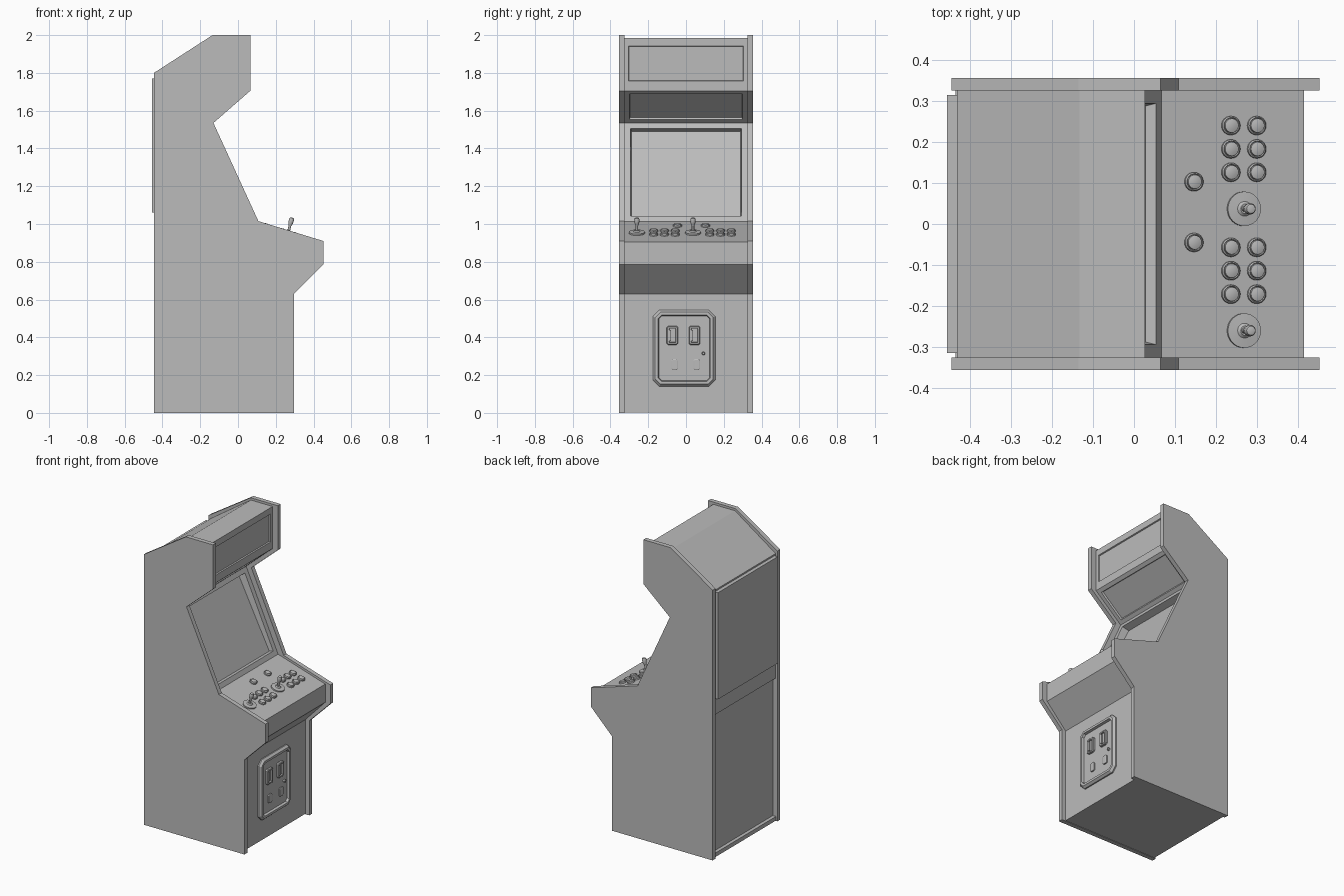
import bpy, bmesh, math
from mathutils import Matrix, Vector

if "Cube" in bpy.data.objects:
    bpy.data.objects.remove(bpy.data.objects["Cube"], do_unlink=True)

GREY = (0.5, 0.5, 0.5, 1)
mat = bpy.data.materials.new("cabinet grey")
mat.use_nodes = True
mat.diffuse_color = GREY
mat.node_tree.nodes["Principled BSDF"].inputs["Base Color"].default_value = GREY


def finish(name, bm, smooth=False):
    bmesh.ops.recalc_face_normals(bm, faces=bm.faces[:])
    mesh = bpy.data.meshes.new(name)
    bm.to_mesh(mesh)
    bm.free()
    mesh.materials.append(mat)
    ob = bpy.data.objects.new(name, mesh)
    bpy.context.collection.objects.link(ob)
    if smooth:
        bpy.ops.object.select_all(action='DESELECT')
        ob.select_set(True)
        bpy.context.view_layer.objects.active = ob
        bpy.ops.object.shade_smooth_by_angle(angle=math.radians(40))
    return ob


def frame(origin, w, u):
    """Local axes: u across, v up, w outward."""
    w, u = Vector(w).normalized(), Vector(u).normalized()
    v = w.cross(u)
    m = Matrix((u, v, w)).transposed().to_4x4()
    m.translation = origin
    return m


def extrude_profile(pts, y0, y1):
    bm = bmesh.new()
    face = bm.faces.new([bm.verts.new((x, y0, z)) for x, z in pts])
    new = bmesh.ops.extrude_face_region(bm, geom=[face])["geom"]
    verts = [g for g in new if isinstance(g, bmesh.types.BMVert)]
    bmesh.ops.translate(bm, vec=(0, y1 - y0, 0), verts=verts)
    bmesh.ops.recalc_face_normals(bm, faces=bm.faces[:])
    return bm


def inset(bm, face, steps):
    for thickness, depth in steps:
        bm.normal_update()
        bmesh.ops.inset_individual(bm, faces=[face], thickness=thickness,
                                   depth=depth, use_even_offset=True)


def plate(name, m, rect, height, steps=(), chamfer=0):
    """Raised plate with optional cut corners and stepped insets."""
    a, b, c, d = rect
    k = chamfer
    if k:
        pts = [(a + k, c), (b - k, c), (b, c + k), (b, d - k),
               (b - k, d), (a + k, d), (a, d - k), (a, c + k)]
    else:
        pts = [(a, c), (b, c), (b, d), (a, d)]
    bm = bmesh.new()
    base = [bm.verts.new((u, v, 0)) for u, v in pts]
    top = [bm.verts.new((u, v, height)) for u, v in pts]
    n = len(pts)
    bm.faces.new(base[::-1])
    for i in range(n):
        j = (i + 1) % n
        bm.faces.new((base[i], base[j], top[j], top[i]))
    inset(bm, bm.faces.new(top), steps)
    bm.transform(m)
    return finish(name, bm)


def lathe(name, profile, m, sides=24):
    bm = bmesh.new()
    vs = [bm.verts.new((r, 0, h)) for r, h in profile]
    edges = [bm.edges.new(p) for p in zip(vs, vs[1:])]
    bmesh.ops.spin(bm, geom=vs + edges, cent=(0, 0, 0), axis=(0, 0, 1),
                   angle=math.tau, steps=sides)
    bmesh.ops.remove_doubles(bm, verts=bm.verts[:], dist=0.0002)
    bm.transform(m)
    return finish(name, bm, True)


# Side panels
side = [(-0.445, 0), (-0.445, 1.8), (-0.135, 2), (0.065, 2), (0.065, 1.705),
        (-0.13, 1.535), (0.108, 1.015), (0.452, 0.91), (0.452, 0.785),
        (0.297, 0.63), (0.297, 0)]
for name, y in (("left_side_panel", -0.356), ("right_side_panel", 0.326)):
    finish(name, extrude_profile(side, y, y + 0.03))

# Body between the sides, set back from their edges
body = [(-0.435, 0.003), (-0.435, 0.03), (-0.412, 0.03), (-0.412, 0.95),
        (-0.432, 0.95), (-0.432, 1.78), (-0.133, 1.985), (0.027, 1.985),
        (0.027, 1.965), (0.027, 1.735), (0.027, 1.705), (-0.168, 1.535),
        (0.067, 1.012), (0.415, 0.906), (0.415, 0.785), (0.268, 0.63),
        (0.268, 0.003)]
bm = extrude_profile(body, -0.326, 0.326)


def face_near(x, z):
    return min(bm.faces, key=lambda f: (f.calc_center_median() - Vector((x, 0, z))).length
               + abs(f.normal.y) * 9)


marquee, speaker, screen = face_near(0.027, 1.85), face_near(-0.07, 1.62), face_near(-0.05, 1.27)
inset(bm, marquee, [(0.022, 0), (0.003, -0.008)])
inset(bm, speaker, [(0.026, 0), (0.004, -0.012)])
inset(bm, screen, [(0.032, 0), (0.006, -0.025)])
# Glass leans further back at the top
for v in screen.verts:
    if v.co.z > 1.3:
        v.co.x -= 0.025
finish("cabinet_body", bm)

# Rear door
back = frame((-0.432, 0, 0), (-1, 0, 0), (0, -1, 0))
plate("rear_door", back, (-0.315, 0.315, 1.06, 1.77), 0.024)

# Coin door: cut-corner frame, recessed door, two slots, two returns, a lock
front = frame((0.268, 0, 0), (1, 0, 0), (0, 1, 0))
plate("coin_door_frame", front, (-0.175, 0.155, 0.14, 0.545), 0.008,
      [(0.012, 0.014), (0.015, 0), (0.004, -0.016)], 0.034)
door = frame((0.274, 0, 0), (1, 0, 0), (0, 1, 0))
for i, y in enumerate((-0.072, 0.045)):
    plate(f"coin_slot_{i + 1}", door, (y - 0.03, y + 0.03, 0.36, 0.46), 0.012,
          [(0.004, 0.004), (0.008, 0), (0.002, -0.01)], 0.008)
    plate(f"coin_button_{i + 1}", door, (y - 0.018, y - 0.008, 0.38, 0.44), 0.015)
    plate(f"coin_return_{i + 1}", door, (y - 0.005, y + 0.03, 0.228, 0.285), 0.008,
          [(0.004, 0.002)], 0.006)
lathe("coin_door_lock", [(0.009, 0), (0.009, 0.01), (0.006, 0.013), (0, 0.013)],
      frame((0.274, 0.092, 0.315), (1, 0, 0), (0, 1, 0)), 12)


# Control panel parts follow its slope
SLOPE = (0.906 - 1.012) / (0.415 - 0.067)


def on_panel(x, y):
    return frame((x, y, 1.012 + SLOPE * (x - 0.067)), (-SLOPE, 0, 1), (0, 1, 0))


button = [(0.023, 0), (0.023, 0.008), (0.02, 0.011), (0.018, 0.008),
          (0.017, 0.013), (0.01, 0.015), (0, 0.016)]
spots = [(0.145, 0.103), (0.145, -0.045)]
for x in (0.235, 0.298):
    for y in (0.24, -0.057):
        spots += [(x, y - 0.057 * i) for i in range(3)]
for i, (x, y) in enumerate(spots):
    lathe(f"button_{i + 1}", button, on_panel(x, y))

# Joysticks lean toward the player
for i, y in enumerate((0.037, -0.26)):
    lathe(f"joystick_plate_{i + 1}",
          [(0.042, 0), (0.042, 0.008), (0.018, 0.01), (0.012, 0.016), (0, 0.016)],
          on_panel(0.267, y), 32)
    lathe(f"joystick_{i + 1}",
          [(0, 0), (0.007, 0), (0.007, 0.042), (0.012, 0.055), (0.014, 0.075),
           (0.011, 0.084), (0, 0.087)],
          frame((0.265, y, 0.95), (0.25, 0, 1), (0, 1, 0)), 16)
